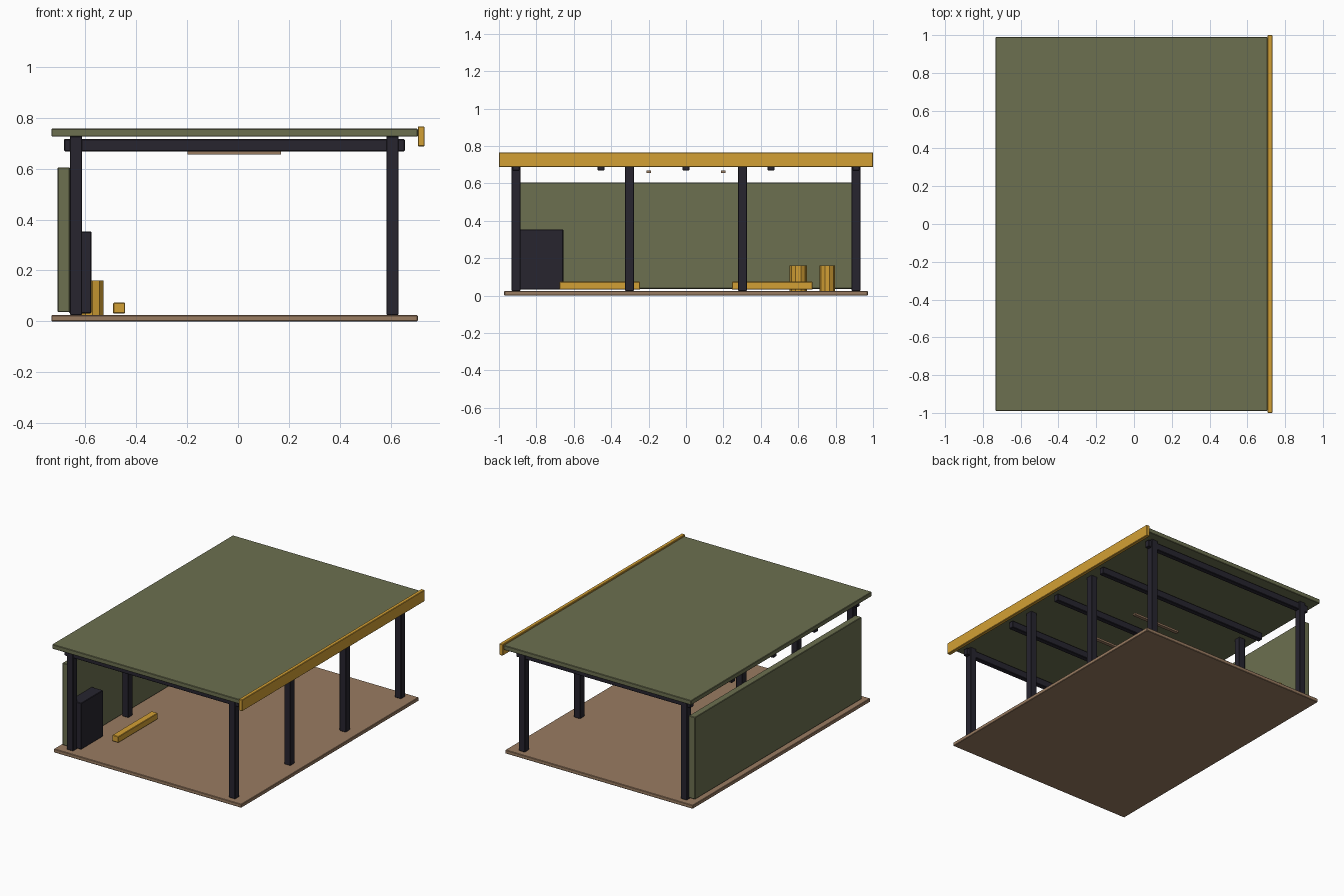
import bpy, math

if "Cube" in bpy.data.objects:
    bpy.data.objects.remove(bpy.data.objects["Cube"])


def material(name, rgb):
    m = bpy.data.materials.new(name)
    m.diffuse_color = (*rgb, 1)
    m.use_nodes = True
    m.node_tree.nodes["Principled BSDF"].inputs["Base Color"].default_value = m.diffuse_color
    return m


OLIVE = material("olive", (0.15, 0.16, 0.08))
TAN = material("tan", (0.32, 0.20, 0.12))
YELLOW = material("yellow", (0.65, 0.35, 0.035))
DARK = material("dark", (0.02, 0.018, 0.028))


def finish(obj, name, mat, bevel):
    obj.name = name
    obj.data.materials.append(mat)
    if bevel:
        mod = obj.modifiers.new("bevel", 'BEVEL')
        mod.width = bevel
        mod.segments = 1
    return obj


def box(name, mat, x, y, z, bevel=0.003):
    """Box from (min, max) ranges on each axis."""
    bpy.ops.mesh.primitive_cube_add(size=1, location=[(a + b) / 2 for a, b in (x, y, z)])
    obj = bpy.context.object
    obj.scale = [b - a for a, b in (x, y, z)]
    bpy.ops.object.transform_apply(location=False, rotation=False, scale=True)
    return finish(obj, name, mat, bevel)


def stool(name, x, y, r, z0, z1):
    bpy.ops.mesh.primitive_cylinder_add(vertices=10, radius=r, depth=z1 - z0,
                                        location=(x, y, (z0 + z1) / 2))
    return finish(bpy.context.object, name, YELLOW, 0)


# Floor, roof and front fascia
box("floor_slab", TAN, (-0.7325, 0.706), (-0.972, 0.972), (0, 0.025))
box("roof", OLIVE, (-0.7325, 0.706), (-0.99, 0.99), (0.726, 0.757))
box("roof_fascia", YELLOW, (0.706, 0.7325), (-1, 1), (0.687, 0.766))

# Two rows of four posts
for row, x in (("back", -0.636), ("front", 0.607)):
    for i in range(4):
        y = -0.909 + i * 0.606
        box(f"{row}_post_{i + 1}", DARK, (x - 0.024, x + 0.024),
            (y - 0.024, y + 0.024), (0.025, 0.728))

# Ceiling beams
for i in range(5):
    y = (i - 2) * 0.4545
    box(f"ceiling_beam_{i + 1}", DARK, (-0.683, 0.655), (y - 0.018, y + 0.018), (0.668, 0.716))

# Slim hanging strips, low benches
for side, s in (("left", -1), ("right", 1)):
    y = s * 0.2
    box(f"{side}_ceiling_strip", TAN, (-0.198, 0.168), (y - 0.012, y + 0.012), (0.656, 0.669), 0)
    y = s * 0.461
    box(f"{side}_bench", YELLOW, (-0.49, -0.443), (y - 0.216, y + 0.216), (0.031, 0.074))

# Back wall and cabinet
box("back_wall", OLIVE, (-0.708, -0.66), (-0.912, 0.912), (0.036, 0.605))
box("cabinet", DARK, (-0.663, -0.576), (-0.895, -0.656), (0.032, 0.353))

# Round stools
stool("stool_large", -0.571, 0.60, 0.046, 0.025, 0.16)
stool("stool_small", -0.568, 0.755, 0.042, 0.025, 0.16)
